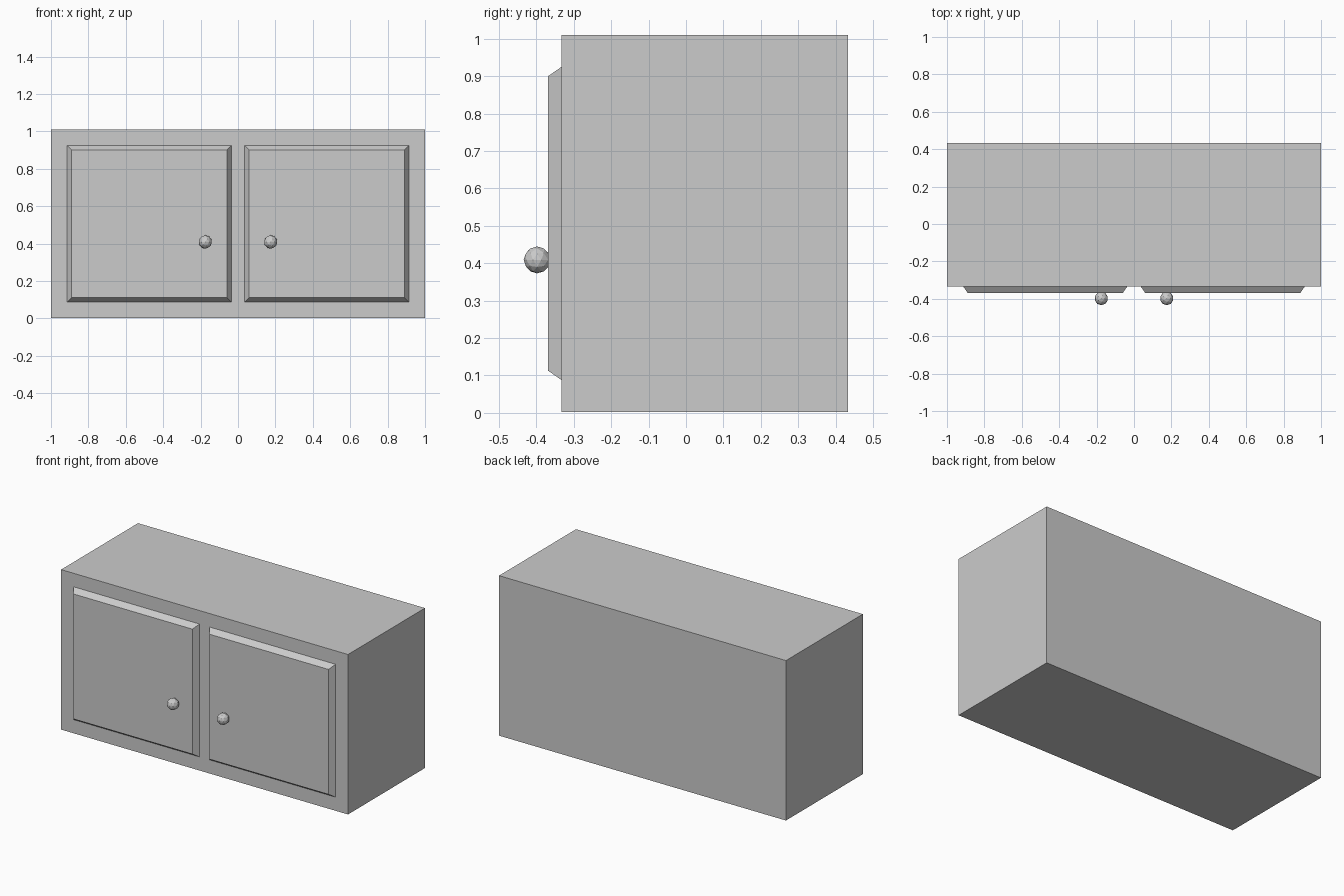
import bpy, bmesh
from mathutils import Matrix

if "Cube" in bpy.data.objects:
    bpy.data.objects.remove(bpy.data.objects["Cube"])

FRONT = -0.333   # y of the cabinet's front face
BACK = 0.433


def finish(bm, name):
    bmesh.ops.recalc_face_normals(bm, faces=bm.faces)
    mesh = bpy.data.meshes.new(name)
    bm.to_mesh(mesh)
    bm.free()
    obj = bpy.data.objects.new(name, mesh)
    bpy.context.collection.objects.link(obj)
    return obj


def box(x0, x1, y0, y1, z0, z1):
    bm = bmesh.new()
    bmesh.ops.create_cube(bm, size=1)
    for v in bm.verts:
        v.co = (x1 if v.co.x > 0 else x0,
                y1 if v.co.y > 0 else y0,
                z1 if v.co.z > 0 else z0)
    return bm


# Cabinet body
finish(box(-1, 1, FRONT, BACK, 0.002, 1.01), "cabinet_body")

for side, label in ((-1, "left"), (1, "right")):
    # Door panel with sloped edges: front face shrinks by a fixed margin
    x0, x1 = sorted((side * 0.035, side * 0.914))
    depth, margin = 0.036, 0.025
    z0, z1 = 0.088, 0.925
    bm = box(x0, x1, FRONT - depth, FRONT, z0, z1)
    for v in bm.verts:
        if v.co.y < FRONT - depth / 2:
            v.co.x += margin if v.co.x < (x0 + x1) / 2 else -margin
            v.co.z += margin if v.co.z < (z0 + z1) / 2 else -margin
    finish(bm, label + "_door")

    # Round faceted knob
    bm = bmesh.new()
    bmesh.ops.create_icosphere(bm, subdivisions=2, radius=0.036,
                               matrix=Matrix.Translation((side * 0.175, -0.398, 0.409)))
    finish(bm, label + "_knob")
